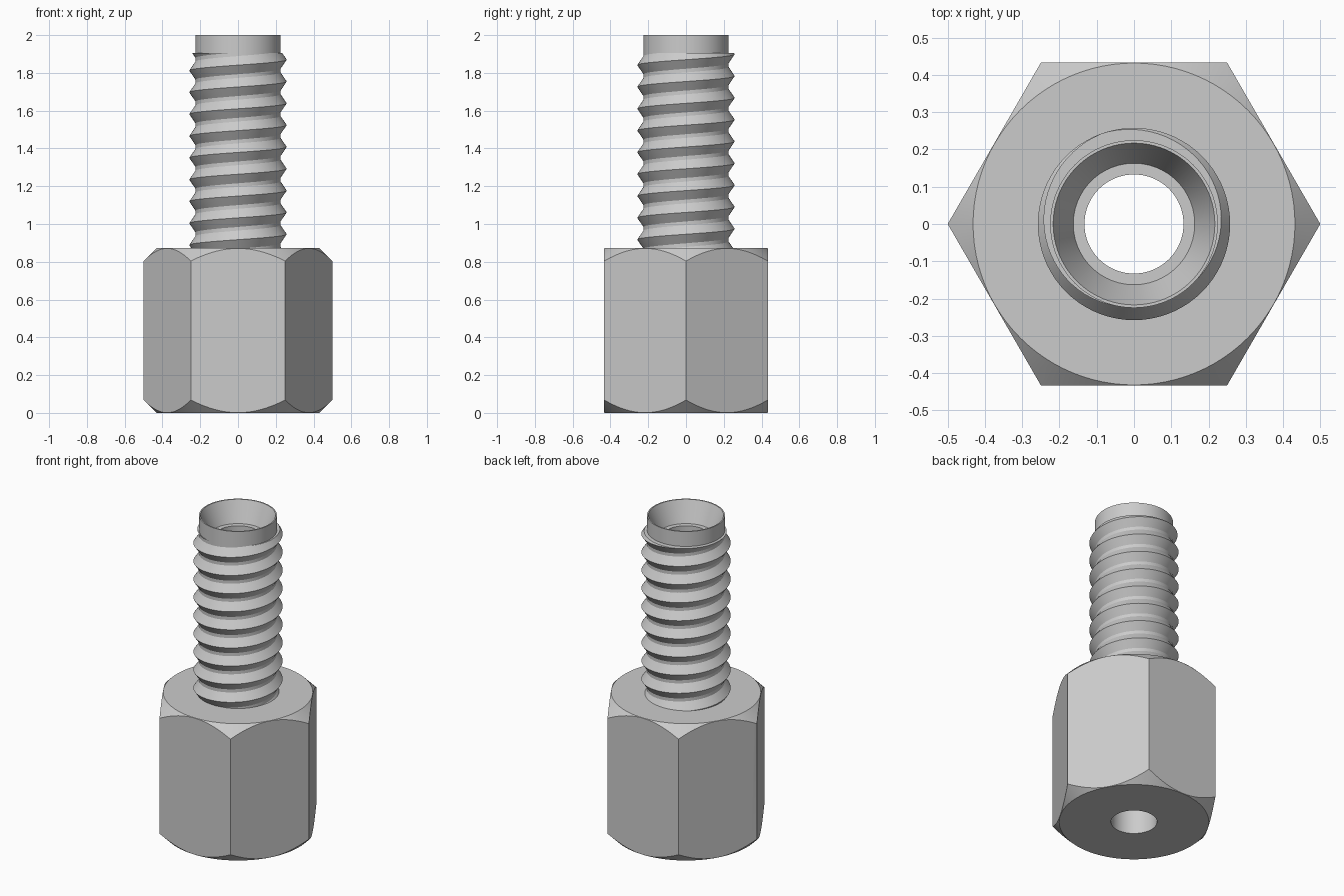
import bpy, bmesh
from math import cos, sin, tau, pi, radians

if "Cube" in bpy.data.objects:
    bpy.data.objects.remove(bpy.data.objects["Cube"], do_unlink=True)

SEGMENTS = 96
HEX_TOP = 0.872
BORE = 0.133
ROOT, CREST = 0.225, 0.258
PITCH = 0.1155
THREAD_TOP = 1.905

metal = bpy.data.materials.new("grey metal")
metal.use_nodes = True
metal.diffuse_color = (0.6, 0.6, 0.6, 1)
metal.node_tree.nodes["Principled BSDF"].inputs["Base Color"].default_value = (0.6, 0.6, 0.6, 1)


def make_object(name, bm):
    bmesh.ops.recalc_face_normals(bm, faces=bm.faces[:])
    mesh = bpy.data.meshes.new(name)
    bm.to_mesh(mesh)
    bm.free()
    mesh.materials.append(metal)
    obj = bpy.data.objects.new(name, mesh)
    bpy.context.collection.objects.link(obj)
    return obj


def smooth(obj):
    bpy.ops.object.select_all(action='DESELECT')
    obj.select_set(True)
    bpy.context.view_layer.objects.active = obj
    bpy.ops.object.shade_smooth_by_angle(angle=radians(30))


def lathe(name, profile, closed):
    """Revolve (radius, z) points around the z axis."""
    bm = bmesh.new()
    rings = [[bm.verts.new((r * cos(tau * i / SEGMENTS), r * sin(tau * i / SEGMENTS), z))
              for i in range(SEGMENTS)] for r, z in profile]
    pairs = list(zip(rings, rings[1:]))
    if closed:
        pairs.append((rings[-1], rings[0]))
    for a, b in pairs:
        for i in range(SEGMENTS):
            j = (i + 1) % SEGMENTS
            bm.faces.new((a[i], a[j], b[j], b[i]))
    return make_object(name, bm)


# Hexagonal body: prism intersected with a bored, double-chamfered turning
bpy.ops.mesh.primitive_cylinder_add(vertices=6, radius=0.5, depth=1.4,
                                    location=(0, 0, HEX_TOP / 2), rotation=(0, 0, pi / 6))
body = bpy.context.object
body.name = "hex_body"
body.data.materials.append(metal)
bpy.ops.object.transform_apply(location=True, rotation=True, scale=True)

INSCRIBED, OUTSIDE = 0.432, 0.56
drop = OUTSIDE - INSCRIBED
turning = lathe("hex_turning", [(BORE, 0), (INSCRIBED, 0), (OUTSIDE, drop),
                                (OUTSIDE, HEX_TOP - drop), (INSCRIBED, HEX_TOP),
                                (BORE, HEX_TOP)], True)
turning.hide_render = True
cut = body.modifiers.new("chamfer and bore", 'BOOLEAN')
cut.operation = 'INTERSECT'
cut.solver = 'EXACT'
cut.object = turning
bpy.context.view_layer.objects.active = body
bpy.ops.object.modifier_apply(modifier=cut.name)
bpy.data.objects.remove(turning, do_unlink=True)
smooth(body)

# Hollow stud with a countersunk mouth and an inner ledge
stud = lathe("stud_core", [(ROOT, HEX_TOP), (ROOT, THREAD_TOP), (ROOT, 2), (0.217, 2),
                           (0.163, 1.87), (BORE, 1.87), (BORE, HEX_TOP)], False)
smooth(stud)

# Right-handed thread: triangular section swept along a helix
bm = bmesh.new()
STEPS = 72
section = [(ROOT - 0.002, -0.051), (CREST, 0), (ROOT - 0.002, 0.051)]
previous = None
for i in range(-10 * STEPS, 2 * STEPS + 1):
    angle = tau * i / STEPS
    lift = 1.87 + PITCH * i / STEPS
    ring = [bm.verts.new((r * cos(angle), r * sin(angle), lift + z)) for r, z in section]
    if previous:
        for k in range(3):
            n = (k + 1) % 3
            bm.faces.new((previous[k], previous[n], ring[n], ring[k]))
    previous = ring

# Trim the thread flush with the body and with the plain tip
for z, direction in ((HEX_TOP, -1), (THREAD_TOP, 1)):
    result = bmesh.ops.bisect_plane(bm, geom=bm.verts[:] + bm.edges[:] + bm.faces[:],
                                    plane_co=(0, 0, z), plane_no=(0, 0, direction),
                                    clear_outer=True)
    rim = [e for e in result["geom_cut"] if isinstance(e, bmesh.types.BMEdge)]
    bmesh.ops.triangle_fill(bm, use_beauty=True, edges=rim, normal=(0, 0, direction))
smooth(make_object("stud_thread", bm))
